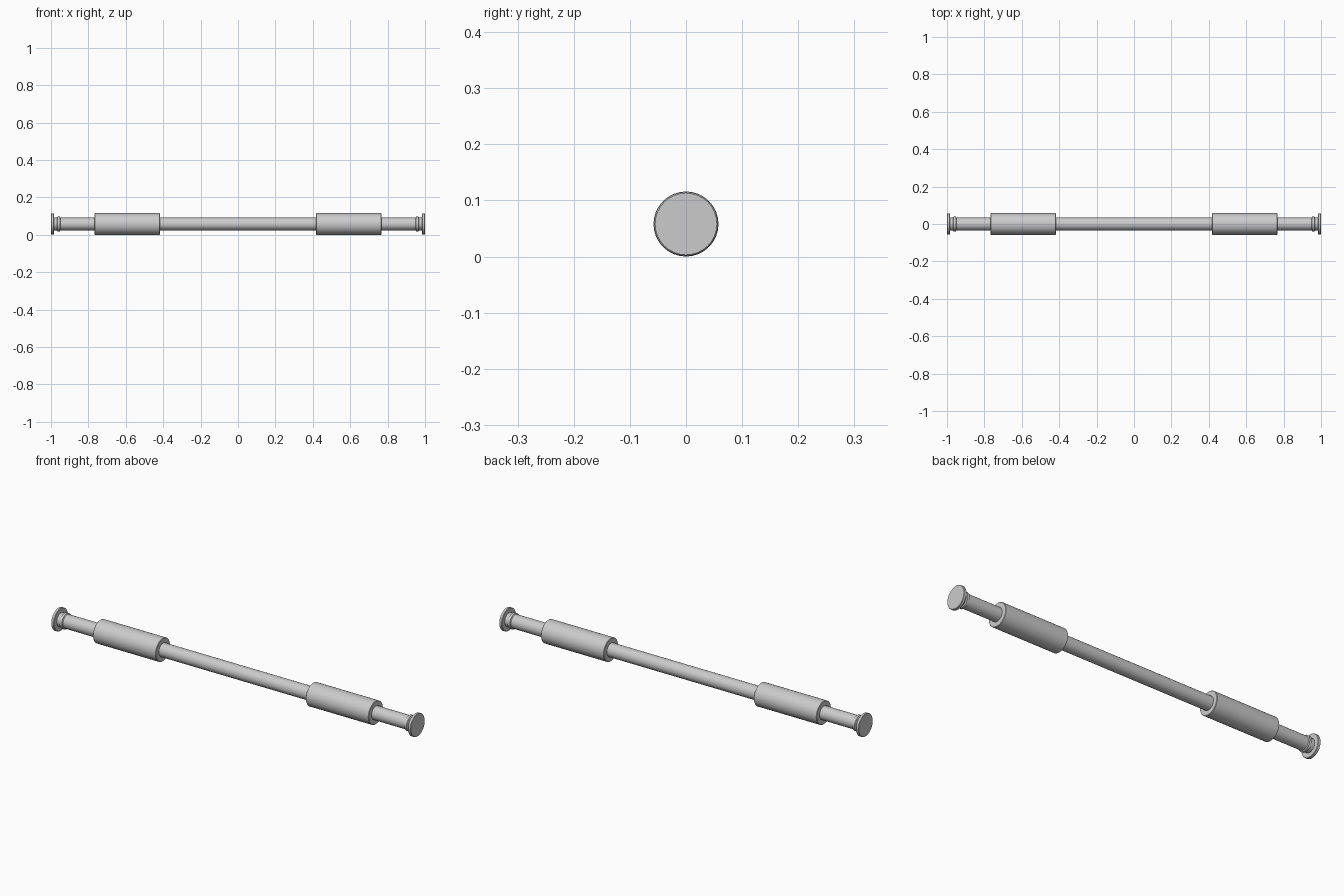
import bpy, bmesh, math

if "Cube" in bpy.data.objects:
    bpy.data.objects.remove(bpy.data.objects["Cube"])

AXIS_Z = 0.058
SIDES = 32


def lathe(name, profile, closed=False):
    """Revolve (x, radius) points around the bar axis."""
    bm = bmesh.new()
    rings = []
    for x, r in profile:
        rings.append([bm.verts.new((x,
                                    r * math.cos(2 * math.pi * i / SIDES),
                                    AXIS_Z + r * math.sin(2 * math.pi * i / SIDES)))
                      for i in range(SIDES)])
    pairs = list(zip(rings, rings[1:]))
    if closed:
        pairs.append((rings[-1], rings[0]))
    else:
        bm.faces.new(rings[0])
        bm.faces.new(rings[-1])
    for a, b in pairs:
        for i in range(SIDES):
            j = (i + 1) % SIDES
            bm.faces.new((a[i], a[j], b[j], b[i]))
    bmesh.ops.recalc_face_normals(bm, faces=bm.faces)
    me = bpy.data.meshes.new(name)
    bm.to_mesh(me)
    bm.free()
    ob = bpy.data.objects.new(name, me)
    bpy.context.collection.objects.link(ob)
    bpy.ops.object.select_all(action='DESELECT')
    ob.select_set(True)
    bpy.context.view_layer.objects.active = ob
    bpy.ops.object.shade_smooth_by_angle(angle=math.radians(30))
    return ob


# Long straight bar
lathe("bar", [(-0.985, 0.034), (0.985, 0.034)])

for side, s in (("left", -1), ("right", 1)):
    # Foam grip sleeve with softened rims
    grip = [(0.417, 0.034), (0.417, 0.056), (0.419, 0.058),
            (0.765, 0.058), (0.767, 0.056), (0.767, 0.034)]
    lathe(side + "_grip", [(s * x, r) for x, r in grip], closed=True)

    # Raised locking collar near the end
    collar = [(0.950, 0.034), (0.953, 0.039), (0.965, 0.039), (0.968, 0.034)]
    lathe(side + "_collar", [(s * x, r) for x, r in collar], closed=True)

    # Round end plate that presses on the door frame
    plate = [(0.985, 0.055), (0.987, 0.057), (0.998, 0.057), (1.0, 0.055)]
    lathe(side + "_end_plate", [(s * x, r) for x, r in plate])
